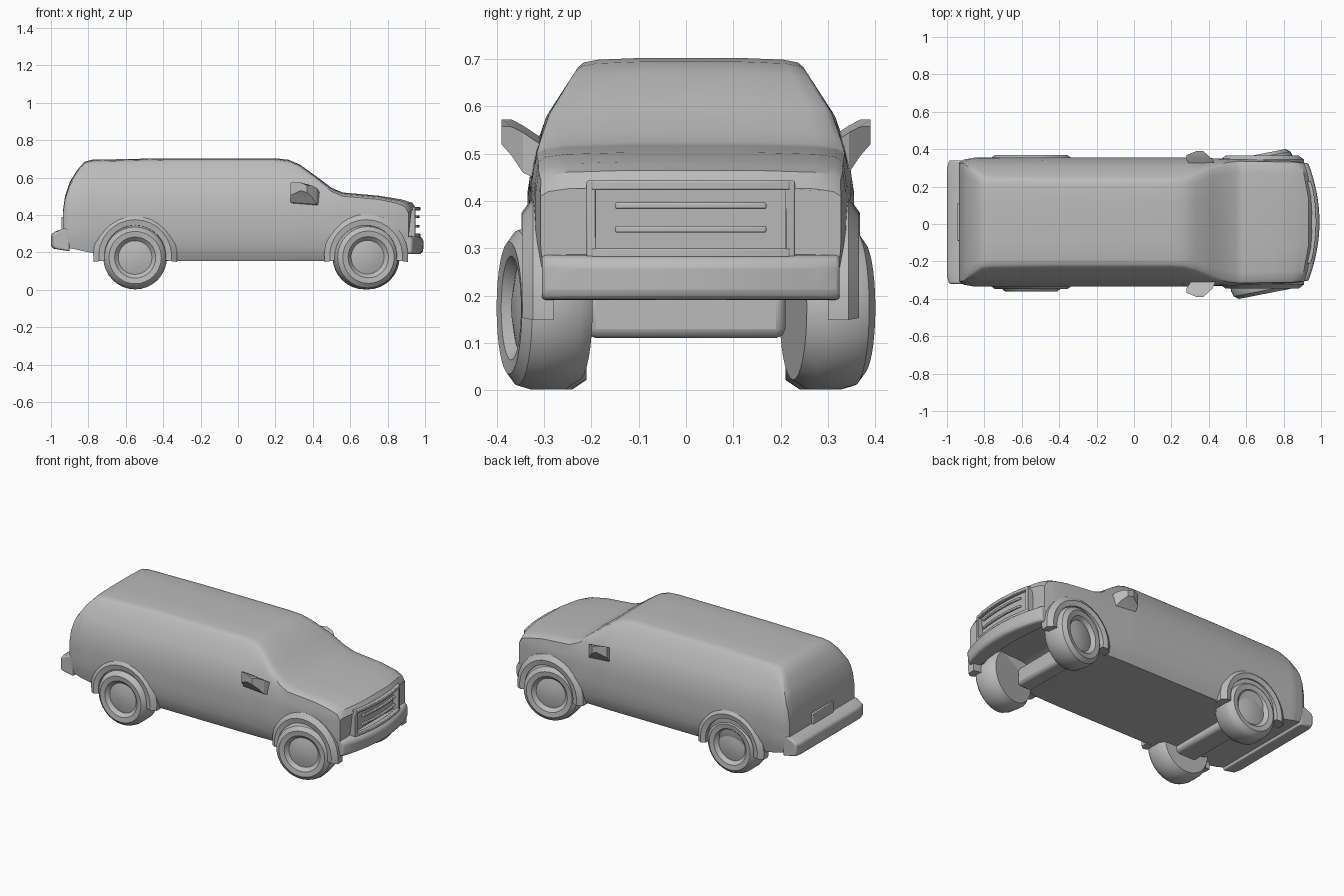
import bpy, bmesh, math
from mathutils import Matrix, Vector

if "Cube" in bpy.data.objects:
    bpy.data.objects.remove(bpy.data.objects["Cube"])

GREY = (0.5, 0.5, 0.5, 1)
paint = bpy.data.materials.new("plain grey")
paint.use_nodes = True
paint.diffuse_color = GREY
paint.node_tree.nodes["Principled BSDF"].inputs["Base Color"].default_value = GREY
SHIFT = 0.01  # the shell sits slightly towards its left


def finish(bm, name, angle=35, bevel=0):
    bmesh.ops.recalc_face_normals(bm, faces=bm.faces)
    mesh = bpy.data.meshes.new(name)
    bm.to_mesh(mesh)
    bm.free()
    ob = bpy.data.objects.new(name, mesh)
    bpy.context.collection.objects.link(ob)
    mesh.materials.append(paint)
    if bevel:
        mod = ob.modifiers.new("soft edges", 'BEVEL')
        mod.width, mod.segments = bevel, 2
    bpy.ops.object.select_all(action='DESELECT')
    ob.select_set(True)
    bpy.context.view_layer.objects.active = ob
    bpy.ops.object.shade_smooth_by_angle(angle=math.radians(angle))
    return ob


def interp(table, v):
    if v <= table[0][0]:
        return table[0][1]
    for (a, p), (b, q) in zip(table, table[1:]):
        if v <= b:
            return p + (q - p) * (v - a) / (b - a)
    return table[-1][1]


def nose_bend(x, y):
    return x - 0.55 * y * y * max(0, (x - 0.75) / 0.22)


def loft(rings, name, **kw):
    bm = bmesh.new()
    loops = [[bm.verts.new(p) for p in ring] for ring in rings]
    n = len(loops[0])
    for a, b in zip(loops, loops[1:]):
        for i in range(n):
            bm.faces.new((a[i], a[(i + 1) % n], b[(i + 1) % n], b[i]))
    bm.faces.new(loops[0])
    bm.faces.new(loops[-1])
    return finish(bm, name, **kw)


# Body shell: half width by height, and roof and floor heights by length
WIDTH = [(0.15, 0.30), (0.19, 0.325), (0.25, 0.338), (0.30, 0.345), (0.42, 0.345),
         (0.50, 0.333), (0.58, 0.305), (0.685, 0.237), (0.71, 0.21)]
TOP = [(-0.935, 0.43), (-0.925, 0.50), (-0.90, 0.575), (-0.86, 0.64), (-0.82, 0.685),
       (-0.78, 0.695), (-0.4, 0.703), (0.2, 0.703), (0.27, 0.695), (0.33, 0.67),
       (0.42, 0.605), (0.50, 0.545), (0.56, 0.52), (0.75, 0.503), (0.88, 0.483),
       (0.94, 0.465), (0.965, 0.43)]
FLOOR = [(-0.935, 0.23), (-0.75, 0.19), (-0.66, 0.155), (0.5, 0.155), (0.62, 0.19), (0.965, 0.21)]
TAPER = [(-0.935, 0.92), (-0.91, 0.97), (-0.85, 1), (0.3, 1), (0.6, 0.975), (0.88, 0.95), (0.965, 0.92)]
WELL = [(0.55, 0), (0.58, 0.09), (0.88, 0.09), (0.9, 0)]


def body_ring(x):
    top, low, s = interp(TOP, x), interp(FLOOR, x), interp(TAPER, x)
    edge = top - 0.02
    half = [(0.22, low + interp(WELL, x)), (0.27, low)]
    for k in range(13):
        z = low + (edge - low) * k / 12
        half.append((interp(WIDTH, z) * s, z))
    w = half[-1][0]
    half += [(w * 0.95, top - 0.01), (w * 0.82, top - 0.004), (w * 0.4, top)]
    ring = half + [(-y, z) for y, z in reversed(half)]
    return [(nose_bend(x, y), y + SHIFT, z) for y, z in ring]


stations = sorted({p[0] for p in TOP + TAPER + WELL + FLOOR})
loft([body_ring(x) for x in stations], "body_shell")


# Bumpers: a side profile swept across the width
def bumper(name, profile, half, bend):
    rings = []
    for k in range(-8, 9):
        y = half * k / 8
        rings.append([(bend(x, y), y + SHIFT, z) for x, z in profile])
    return loft(rings, name, bevel=0.008)


bumper("front_bumper", [(0.88, 0.2), (0.975, 0.19), (0.99, 0.205), (0.992, 0.265),
                        (0.975, 0.285), (0.88, 0.29)], 0.315, nose_bend)
bumper("rear_bumper", [(-0.9, 0.205), (-0.99, 0.22), (-1, 0.235), (-1, 0.295),
                       (-0.98, 0.31), (-0.94, 0.325), (-0.9, 0.33)], 0.33,
       lambda x, y: x + (0.012 if abs(y) > 0.31 and x < -0.95 else 0))


def box(name, lo, hi, bevel=0.004, bend=False):
    bm = bmesh.new()
    lo, hi = Vector(lo), Vector(hi)
    bmesh.ops.create_cube(bm, size=1, matrix=Matrix.Translation((lo + hi) / 2)
                          @ Matrix.Diagonal((*(hi - lo), 1)))
    if bend:
        cuts = [e for e in bm.edges if abs(e.verts[0].co.y - e.verts[1].co.y) > 1e-4]
        bmesh.ops.subdivide_edges(bm, edges=cuts, cuts=7)
        for v in bm.verts:
            v.co.x = nose_bend(v.co.x, v.co.y - SHIFT)
    return finish(bm, name, bevel=bevel)


# Grille frame, slats and the rear plate
for label, z in (("upper", 0.433), ("lower", 0.29)):
    box(label + "_grille_bar", (0.95, -0.2, z - 0.01), (0.975, 0.22, z + 0.01), bend=True)
for label, z in (("upper", 0.39), ("lower", 0.34)):
    box(label + "_grille_slat", (0.955, -0.15, z - 0.007), (0.971, 0.17, z + 0.007), bend=True)
for label, y in (("right", -0.2), ("left", 0.22)):
    box(label + "_grille_post", (0.92, y - 0.01, 0.28), (0.973, y + 0.01, 0.443), bend=True)
box("rear_plate", (-0.945, -0.09, 0.31), (-0.925, 0.11, 0.39))

# Axle housings under the floor
box("front_axle", (0.56, -0.21, 0.11), (0.66, 0.21, 0.22), 0.02)
box("rear_axle", (-0.62, -0.25, 0.115), (-0.48, 0.25, 0.2), 0.02)


# Wheels: a lathed tyre with a dished rim
def wheel(name, x, y, side, radius, steer):
    outer, inner = 0.065, -0.085
    profile = [(0.04, outer - 0.012), (0.09, outer - 0.024), (0.11, outer - 0.004),
               (0.14, outer), (radius - 0.008, outer - 0.018), (radius, outer - 0.045),
               (radius, inner + 0.03), (radius - 0.02, inner), (0.05, inner)]
    n = 32
    spin = Matrix.Translation((x, y, radius + 0.002)) @ Matrix.Rotation(steer, 4, 'Z')
    rings = []
    for r, d in profile:
        rings.append([spin @ Vector((r * math.cos(2 * math.pi * k / n), side * d,
                                     r * math.sin(2 * math.pi * k / n))) for k in range(n)])
    loft(rings, name)


# Arch lips: a low swollen rim above each wheel
def arch(name, x, side, y):
    rings = []
    for k in range(17):
        a = math.radians(-8 + 196 * k / 16)
        ring = []
        for r, d in ((0.155, -0.06), (0.165, 0), (0.195, 0.006), (0.225, -0.016), (0.225, -0.06)):
            ring.append((x + r * math.cos(a), side * (y + d) + SHIFT, 0.18 + r * math.sin(a)))
        rings.append(ring)
    loft(rings, name)


# Door mirrors: a wedge head narrowing into the door
def mirror(name, side):
    rings = []
    for y, x0, x1, z0, z1 in ((0.30, 0.31, 0.44, 0.44, 0.53), (0.345, 0.28, 0.42, 0.46, 0.56),
                              (0.368, 0.28, 0.395, 0.495, 0.572), (0.39, 0.335, 0.37, 0.52, 0.573)):
        rings.append([(x0, side * y, z0 + 0.01), (x1, side * y, z0),
                      (x1, side * y, z1 - 0.015), (x0, side * y, z1)])
    loft(rings, name, angle=20)


for label, side in (("right", -1), ("left", 1)):
    wheel("front_" + label + "_wheel", 0.685, side * 0.31, side, 0.172, math.radians(11))
    wheel("rear_" + label + "_wheel", -0.55, side * 0.295, side, 0.17, 0)
    arch("front_" + label + "_arch", 0.685, side, 0.35)
    arch("rear_" + label + "_arch", -0.55, side, 0.352)
    mirror(label + "_mirror", side)
